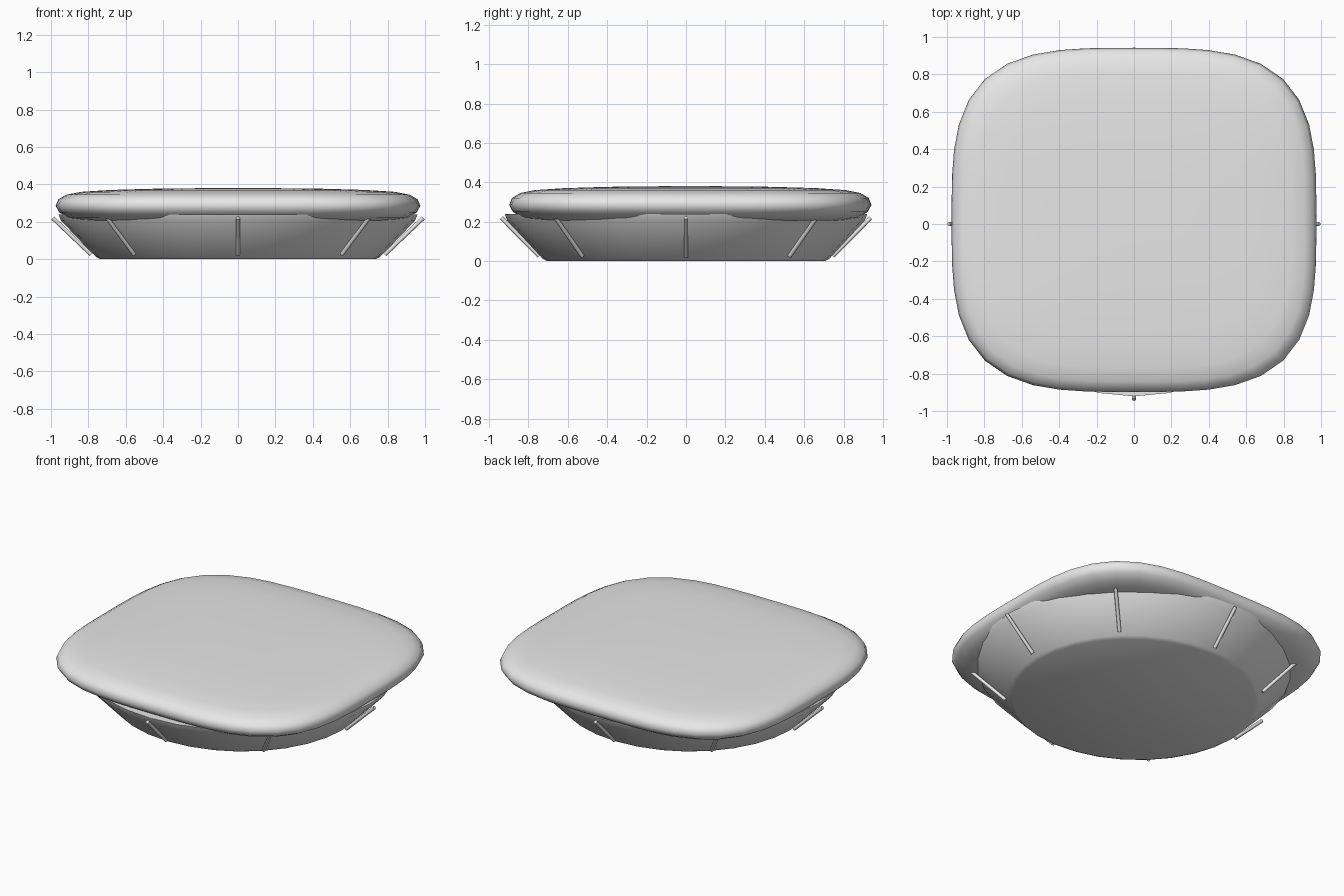
import bpy, bmesh, math
from mathutils import Vector

cube = bpy.data.objects.get("Cube")
if cube:
    bpy.data.objects.remove(cube, do_unlink=True)

grey = bpy.data.materials.new("light grey")
grey.use_nodes = True
grey.diffuse_color = (0.8, 0.8, 0.8, 1)
grey.node_tree.nodes["Principled BSDF"].inputs["Base Color"].default_value = (0.8, 0.8, 0.8, 1)


def outline(angle, half_x, half_y, power):
    """Point on a superellipse; power 2 is a plain ellipse."""
    c, s = math.cos(angle), math.sin(angle)
    r = (abs(c) ** power + abs(s) ** power) ** (-1 / power)
    return half_x * r * c, half_y * r * s


def finish(name, bm, sharp_angle):
    bmesh.ops.recalc_face_normals(bm, faces=bm.faces)
    mesh = bpy.data.meshes.new(name)
    bm.to_mesh(mesh)
    bm.free()
    mesh.materials.append(grey)
    obj = bpy.data.objects.new(name, mesh)
    bpy.context.collection.objects.link(obj)
    bpy.ops.object.select_all(action="DESELECT")
    obj.select_set(True)
    bpy.context.view_layer.objects.active = obj
    bpy.ops.object.shade_smooth_by_angle(angle=math.radians(sharp_angle))
    return obj


def stacked(name, rings, half_x, half_y, power, sides, sharp_angle):
    """Loft scaled copies of an outline through (scale, z) rings and cap both ends."""
    bm = bmesh.new()
    loops = []
    for scale, z in rings:
        loop = []
        for i in range(sides):
            x, y = outline(math.tau * i / sides, half_x, half_y, power)
            loop.append(bm.verts.new((x * scale, y * scale, z)))
        loops.append(loop)
    for low, high in zip(loops, loops[1:]):
        for i in range(sides):
            j = (i + 1) % sides
            bm.faces.new((low[i], low[j], high[j], high[i]))
    bm.faces.new(loops[0])
    bm.faces.new(loops[-1])
    return finish(name, bm, sharp_angle)


# Flared round base
stacked("base", [(0.75, 0), (0.775, 0.012), (0.965, 0.205), (0.98, 0.24)],
        0.98, 0.94, 2, 32, 40)

# Soft rounded-square cushion, set slightly towards the back
cushion = stacked("cushion", [(0.5, 0.21), (0.85, 0.205), (0.93, 0.22), (0.98, 0.25),
                              (1.0, 0.285), (0.985, 0.32), (0.94, 0.345), (0.86, 0.36),
                              (0.7, 0.37), (0.45, 0.377), (0.15, 0.38)],
                  0.975, 0.92, 3.45, 48, 60)
cushion.location.y = 0.022

# Eight thin ribs lying along the flared wall
for k in range(8):
    angle = math.tau * k / 8
    low = Vector((*outline(angle, 0.785, 0.745, 2), 0.025))
    high = Vector((*outline(angle, 0.99, 0.938, 2), 0.22))
    bm = bmesh.new()
    bmesh.ops.create_cone(bm, cap_ends=True, segments=8, radius1=0.011,
                          radius2=0.011, depth=(high - low).length)
    rib = finish(f"rib_{k + 1}", bm, 50)
    rib.rotation_euler = (high - low).to_track_quat("Z", "Y").to_euler()
    rib.location = (low + high) / 2
